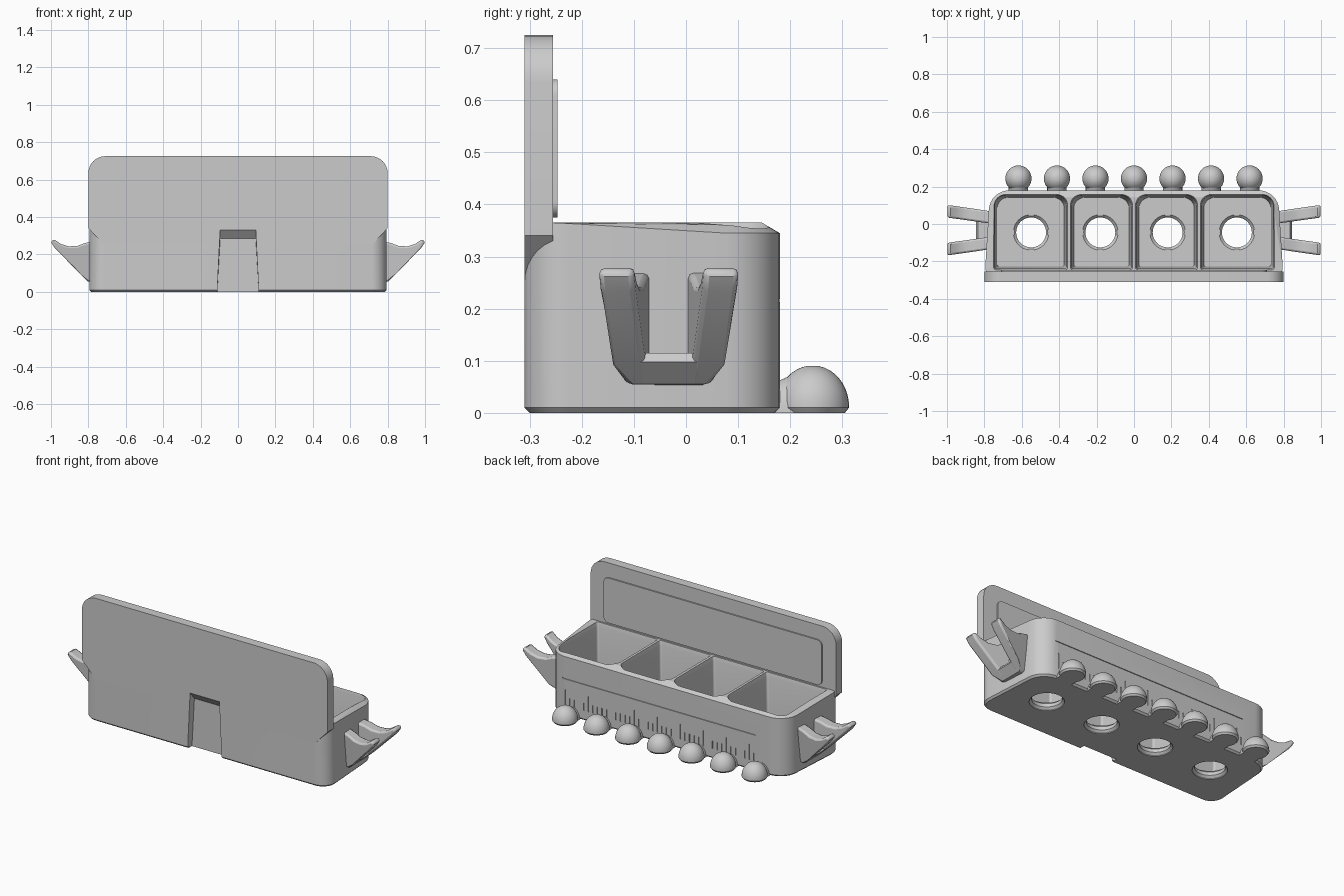
import bpy, bmesh, math
from mathutils import Vector

cube = bpy.data.objects.get("Cube")
if cube:
    bpy.data.objects.remove(cube)

grey = bpy.data.materials.new("plain grey")
grey.use_nodes = True
grey.diffuse_color = (0.6, 0.6, 0.6, 1)
grey.node_tree.nodes["Principled BSDF"].inputs["Base Color"].default_value = (0.6, 0.6, 0.6, 1)


def rounded(corners, seg=8):
    """Polygon of (x, y, radius) corners turned into a filleted outline."""
    pts = []
    for i, (x, y, r) in enumerate(corners):
        p = Vector((x, y))
        if r == 0:
            pts.append(p)
            continue
        u = (Vector(corners[i - 1][:2]) - p).normalized()
        v = (Vector(corners[(i + 1) % len(corners)][:2]) - p).normalized()
        half = u.angle(v) / 2
        c = p + (u + v).normalized() * r / math.sin(half)
        a = (p + u * r / math.tan(half) - c).normalized()
        b = (p + v * r / math.tan(half) - c).normalized()
        pts += [c + a.slerp(b, k / seg).normalized() * r for k in range(seg + 1)]
    return pts


def finish(name, bm):
    bmesh.ops.recalc_face_normals(bm, faces=bm.faces)
    mesh = bpy.data.meshes.new(name)
    bm.to_mesh(mesh)
    bm.free()
    mesh.materials.append(grey)
    ob = bpy.data.objects.new(name, mesh)
    bpy.context.collection.objects.link(ob)
    shade(ob)
    return ob


def shade(ob):
    bpy.ops.object.select_all(action="DESELECT")
    ob.select_set(True)
    bpy.context.view_layer.objects.active = ob
    bpy.ops.object.shade_smooth_by_angle(angle=math.radians(32))


def loft(name, rings):
    """Skin a stack of equal-length rings and cap both ends."""
    bm = bmesh.new()
    rows = [[bm.verts.new(p) for p in ring] for ring in rings]
    n = len(rows[0])
    for a, b in zip(rows, rows[1:]):
        for i in range(n):
            j = (i + 1) % n
            bm.faces.new((a[i], a[j], b[j], b[i]))
    bm.faces.new(rows[0])
    bm.faces.new(rows[-1])
    return finish(name, bm)


def box(name, x0, x1, y0, y1, z0, z1):
    outline = [(x0, y0), (x1, y0), (x1, y1), (x0, y1)]
    return loft(name, [[(x, y, z) for x, y in outline] for z in (z0, z1)])


def combine(ob, other, operation):
    mod = ob.modifiers.new("combine", "BOOLEAN")
    mod.object, mod.operation, mod.solver = other, operation, "EXACT"
    bpy.context.view_layer.objects.active = ob
    bpy.ops.object.modifier_apply(modifier=mod.name)
    bpy.data.objects.remove(other)


# Tapered tray body with rounded corners and a sloping rim
def outline(inset):
    f, b = 0.80 - inset, 0.77 - inset
    y0, y1 = -0.31 + inset, 0.18 - inset
    return rounded([(-f, y0, 0.08 - inset), (f, y0, 0.08 - inset),
                    (b, y1, 0.11 - inset), (-b, y1, 0.11 - inset)])


def rim_height(y):
    return 0.365 - 0.02 * min(1, max(0, (y + 0.25) / 0.32))


body = loft("tray_body", [
    [(p.x, p.y, 0) for p in outline(0.01)],
    [(p.x, p.y, 0.01) for p in outline(0)],
    [(p.x, p.y, rim_height(p.y)) for p in outline(0)],
    [(p.x, p.y, 0.3655) for p in outline(0.035)]])

# Tall front panel, its lower corners flaring out of the body
panel_shape = rounded([(-0.72, 0.255, 0), (0.72, 0.255, 0), (0.80, 0.34, 0),
                       (0.80, 0.725, 0.09), (-0.80, 0.725, 0.09), (-0.80, 0.34, 0)])
panel = loft("front_panel", [[(p.x, y, p.y) for p in panel_shape] for y in (-0.31, -0.255)])
combine(body, panel, "UNION")

# Four drafted compartments, each with a drain hole and crossed floor channels
FLOOR = 0.05
HOLE_Y = -0.045


def pocket(x0, x1, inset):
    return rounded([(x0 + inset, -0.245 + inset, 0.012), (x1 - inset, -0.245 + inset, 0.012),
                    (x1 - inset, 0.16 - inset, 0.06), (x0 + inset, 0.16 - inset, 0.06)])


for x0, x1, hx in [(-0.75, -0.355, -0.55), (-0.34, -0.008, -0.18),
                   (0.008, 0.34, 0.18), (0.355, 0.75, 0.55)]:
    cutter = loft("pocket_cutter", [[(p.x, p.y, z) for p in pocket(x0, x1, inset)]
                                    for z, inset in ((FLOOR, 0.018), (0.34, 0.006), (0.366, 0), (0.5, 0))])
    combine(body, cutter, "DIFFERENCE")
    for bx in ((hx - 0.015, hx + 0.015, -0.22, 0.135),
               (x0 + 0.025, x1 - 0.025, HOLE_Y - 0.015, HOLE_Y + 0.015)):
        combine(body, box("channel_cutter", *bx, FLOOR - 0.006, FLOOR + 0.02), "DIFFERENCE")
    profile = [(-0.02, 0.092), (0.004, 0.092), (0.016, 0.08), (FLOOR - 0.015, 0.08),
               (FLOOR, 0.095), (FLOOR + 0.02, 0.095)]
    angles = [math.tau * k / 40 for k in range(40)]
    hole = loft("hole_cutter", [[(hx + r * math.cos(a), HOLE_Y + r * math.sin(a), z) for a in angles]
                                for z, r in profile])
    combine(body, hole, "DIFFERENCE")

# Tapered cable slot in the front, with a sloping ceiling
slot = loft("slot_cutter", [
    [(-0.112, y, -0.02), (0.112, y, -0.02), (0.095, y, top), (-0.095, y, top)]
    for y, top in ((-0.33, 0.355), (-0.27, 0.285))])
combine(body, slot, "DIFFERENCE")

# Engraved line and measuring ticks on the back wall
combine(body, box("line_cutter", -0.58, 0.68, 0.175, 0.2, 0.213, 0.219), "DIFFERENCE")
for k in range(42):
    if k % 7 == 3:
        continue
    x = 0.66 - 0.03 * k
    top = 0.15 if k % 5 == 0 else 0.105
    combine(body, box("tick_cutter", x - 0.003, x + 0.003, 0.175, 0.2, 0.06, top), "DIFFERENCE")
shade(body)

# Raised plate on the inner side of the panel
plate_shape = rounded([(-0.71, 0.375, 0.03), (0.71, 0.375, 0.03),
                       (0.71, 0.64, 0.03), (-0.71, 0.64, 0.03)])
loft("panel_plate", [[(p.x, y, p.y) for p in plate_shape] for y in (-0.257, -0.247)])

# Row of domed feet joined to the back wall by short necks
for k in range(7):
    x = -0.618 + 0.206 * k
    steps = [math.pi / 2 * s / 10 for s in range(10)]
    levels = [(0, 0.062), (0.01, 0.07)]
    levels += [(0.012 + 0.079 * math.sin(t), 0.07 * math.cos(t)) for t in steps]
    ring = [math.tau * s / 32 for s in range(32)]
    loft("dome_foot", [[(x + r * math.cos(a), 0.243 + r * math.sin(a), z) for a in ring]
                       for z, r in levels])
    arch = [math.pi * s / 14 for s in range(15)]
    loft("foot_neck", [[(x + 0.052 * math.cos(a), y, h * math.sin(a)) for a in arch]
                       for y, h in ((0.17, 0.058), (0.215, 0.078))])

# Forked hooks on both ends: two splayed prongs and a web between them
prong = [(0.75, 0.052), (0.802, 0.055), (0.84, 0.092), (0.978, 0.232), (0.998, 0.262), (0.995, 0.277),
         (0.98, 0.278), (0.945, 0.255), (0.905, 0.243), (0.86, 0.245), (0.82, 0.26), (0.75, 0.275)]
web = [(0.75, 0.052), (0.802, 0.055), (0.845, 0.098), (0.835, 0.115), (0.75, 0.115)]
MID = -0.033


def splay(x, z, off):
    corner_cut = 0.8 * max(0, 0.09 - z) if off > 0.1 else 0
    return off + 0.14 * (x - 0.8) - corner_cut


for side, label in ((1, "left"), (-1, "right")):
    for d in (1, -1):
        ob = loft(label + "_hook_prong", [
            [(side * x, MID + d * splay(x, z, off), z) for x, z in prong]
            for off in (0.04, 0.107)])
        bevel = ob.modifiers.new("soft edges", "BEVEL")
        bevel.width, bevel.segments = 0.01, 2
        bevel.limit_method, bevel.angle_limit = "ANGLE", math.radians(50)
    loft(label + "_hook_web", [[(side * x, y, z) for x, z in web] for y in (MID - 0.06, MID + 0.06)])
